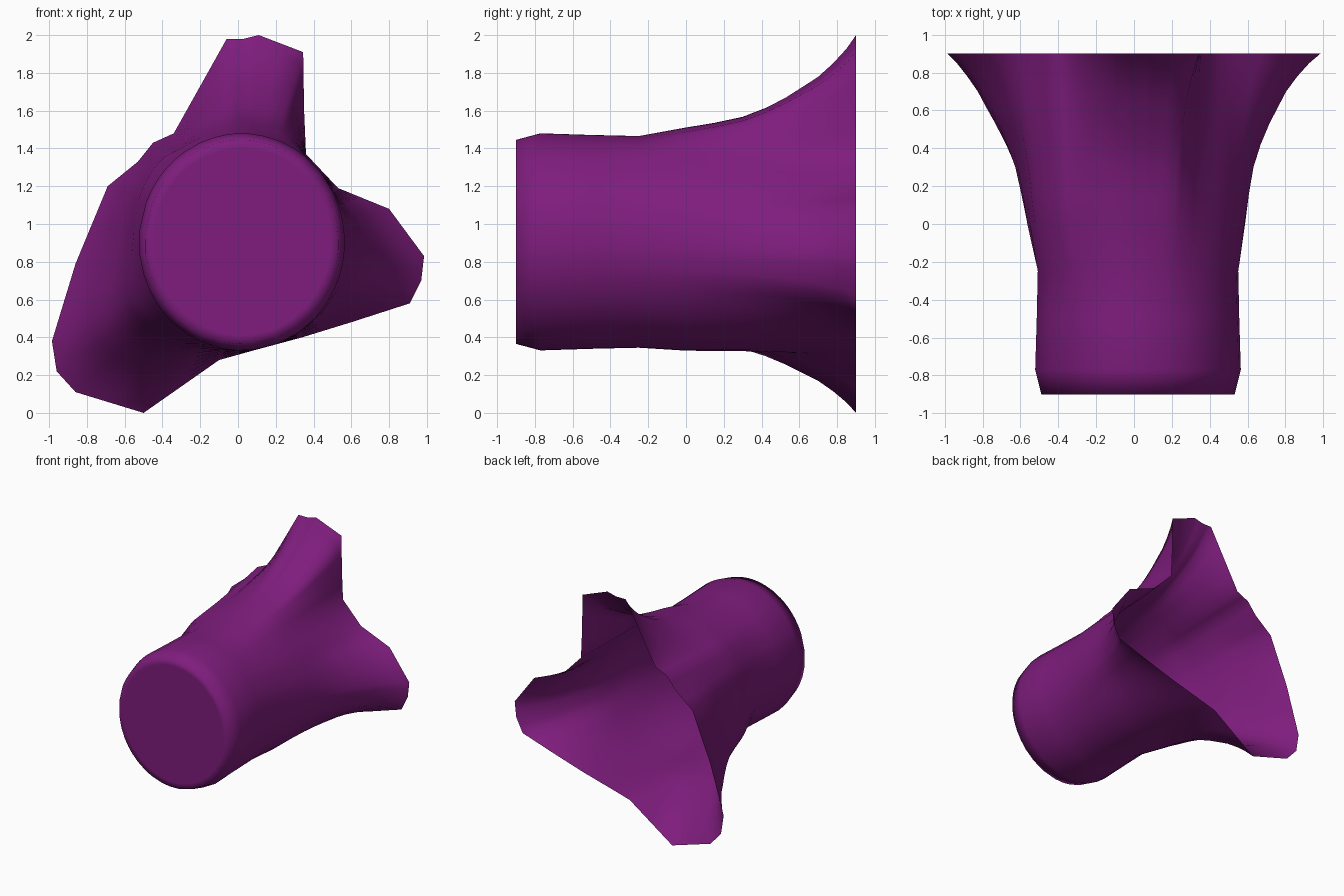
import bpy, bmesh, math
from mathutils import Vector

if "Cube" in bpy.data.objects:
    bpy.data.objects.remove(bpy.data.objects["Cube"])

purple = bpy.data.materials.new("deep purple")
purple.diffuse_color = (0.21, 0.012, 0.205, 1)
purple.use_nodes = True
purple.node_tree.nodes["Principled BSDF"].inputs["Base Color"].default_value = purple.diffuse_color

# three-lobed outline of the open flared end (x, z), clockwise
RIM = [(-.06, 1.98), (.03, 1.98), (.11, 2.0), (.345, 1.91), (.35, 1.6), (.36, 1.37),
       (.53, 1.19), (.8, 1.08), (.985, .83), (.97, .7), (.91, .58), (.6, .48),
       (.34, .4), (.08, .33), (-.1, .28), (-.5, 0), (-.86, .11), (-.96, .22),
       (-.985, .38), (-.86, .79), (-.69, 1.2), (-.53, 1.33), (-.45, 1.43),
       (-.34, 1.48), (-.2, 1.73)]
# stations along the tube: y, body scale, blend towards the lobed outline
STATIONS = [(-.9, .94, 0), (-.77, 1.0, 0), (-.5, .985, 0), (-.25, .975, 0),
            (0, 1.0, .055), (.15, 1.0, .1), (.3, 1.0, .16), (.42, 1.0, .25), (.53, 1.0, .36),
            (.62, 1.0, .47), (.7, 1.0, .57), (.78, 1.0, .71), (.85, 1.0, .86), (.9, 1.0, 1)]
CENTRE = Vector((.02, .905))
RX, RZ = .545, .575

# split every outline edge in two so the tube is rounder
outline = []
for i, p in enumerate(RIM):
    a, b = Vector(p), Vector(RIM[(i + 1) % len(RIM)])
    outline += [a, (a + b) / 2]


def body_point(p, scale):
    """Point of the round body in the same direction as an outline point."""
    d = p - CENTRE
    return CENTRE + d * (scale / math.hypot(d.x / RX, d.y / RZ))


def bump(angle, middle, width):
    """Smooth weight around a direction, in degrees."""
    d = (angle - middle + 180) % 360 - 180
    return math.exp(-(d / width) ** 2)


def early(p):
    """Exponent of the blend: the upper left side flares sooner."""
    d = p - CENTRE
    a = math.degrees(math.atan2(d.y, d.x))
    return 1 - .65 * bump(a, 138, 28) - .35 * bump(a, 203, 28) - .4 * bump(a, 60, 12)


bm = bmesh.new()
rings = []
for y, scale, blend in STATIONS:
    ring = []
    for p in outline:
        q = body_point(p, scale).lerp(p, blend ** early(p) if blend else 0)
        ring.append(bm.verts.new((q.x, y, q.y)))
    rings.append(ring)

# border that keeps the flat front end evenly shaded
border = [body_point(p, .86) for p in outline]
rings.insert(0, [bm.verts.new((q.x, -.9, q.y)) for q in border])

# tube wall, open at the back
n = len(outline)
for r0, r1 in zip(rings, rings[1:]):
    for i in range(n):
        j = (i + 1) % n
        bm.faces.new((r0[i], r1[i], r1[j], r0[j]))
# closed front end
cap = bm.faces.new(rings[0])
bmesh.ops.recalc_face_normals(bm, faces=bm.faces)
bm.normal_update()
if cap.normal.y > 0:
    bmesh.ops.reverse_faces(bm, faces=bm.faces)

mesh = bpy.data.meshes.new("flared_tube")
bm.to_mesh(mesh)
bm.free()
mesh.materials.append(purple)
tube = bpy.data.objects.new("flared_tube", mesh)
bpy.context.collection.objects.link(tube)
bpy.context.view_layer.objects.active = tube
tube.select_set(True)
bpy.ops.object.shade_smooth_by_angle(angle=math.radians(85))
